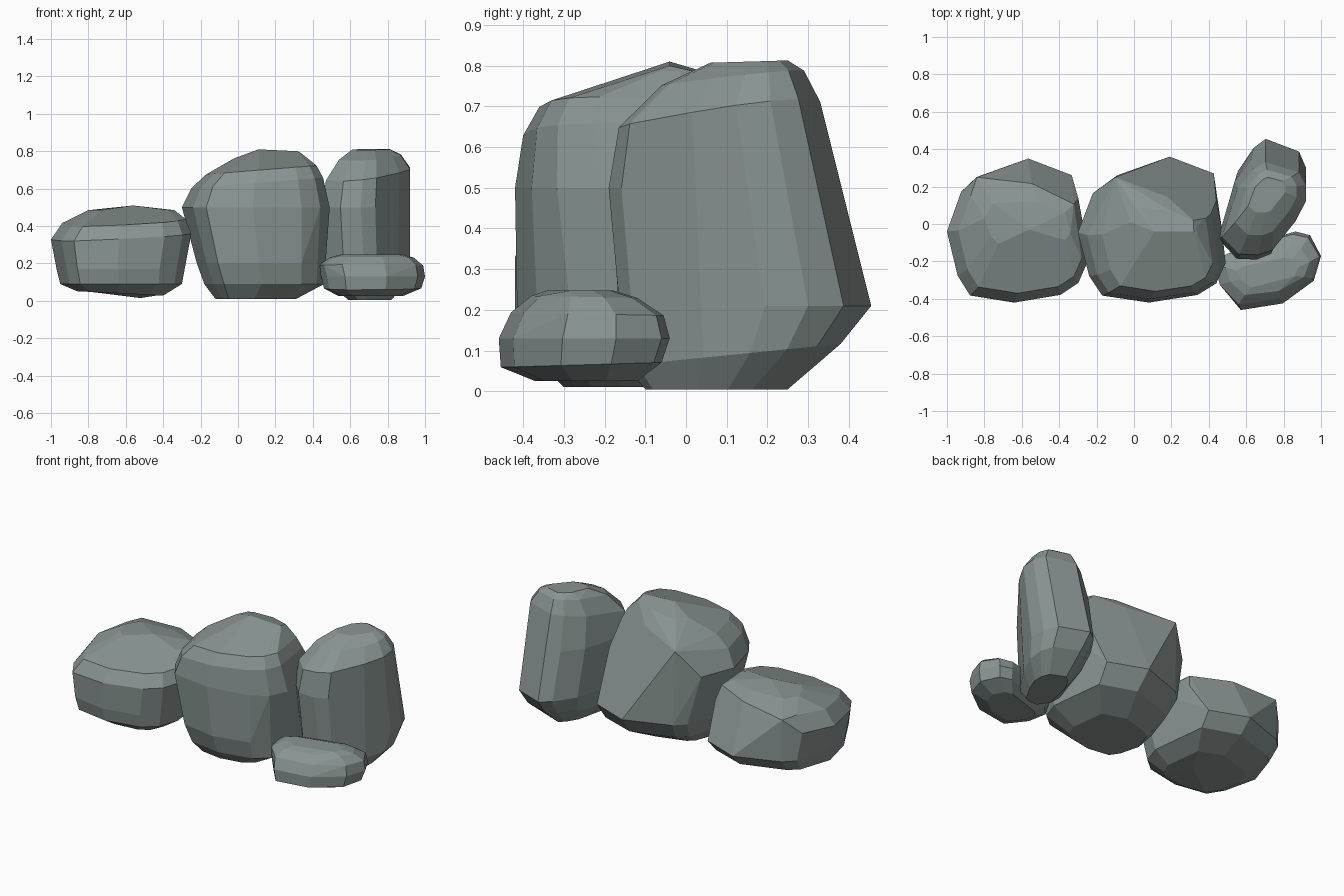
import bpy, bmesh, math

stone = bpy.data.materials.new("stone")
stone.diffuse_color = (0.25, 0.30, 0.29, 1)


def rock(name, outline, levels, corners=()):
    """Convex boulder: a plan outline fitted into a box at each level.
    level = (z, x0, x1, y0, y1, slope along x, slope along y, back skew)
    corners = extra points that stick out of the stacked outlines"""
    xs, ys = zip(*outline)
    ax, bx, ay, by = min(xs), max(xs), min(ys), max(ys)
    bm = bmesh.new()
    for z, x0, x1, y0, y1, sx, sy, skew in levels:
        for px, py in outline:
            u, v = (px - ax) / (bx - ax), (py - ay) / (by - ay)
            x = x0 + u * (x1 - x0)
            y = y0 + v * (y1 - y0) + skew * (u - 0.5) * v
            h = z + sx * (x - (x0 + x1) / 2) + sy * (y - (y0 + y1) / 2)
            bm.verts.new((x, y, max(h, 0)))
    for c in corners:
        bm.verts.new(c)
    res = bmesh.ops.convex_hull(bm, input=bm.verts[:])
    loose = {g for g in res["geom_interior"] + res["geom_unused"]
             if isinstance(g, bmesh.types.BMVert)}
    bmesh.ops.delete(bm, geom=list(loose), context='VERTS')
    # merge nearly flat neighbours into broad facets
    bmesh.ops.dissolve_limit(bm, angle_limit=math.radians(7),
                             verts=bm.verts[:], edges=bm.edges[:])
    bmesh.ops.recalc_face_normals(bm, faces=bm.faces[:])
    me = bpy.data.meshes.new(name)
    bm.to_mesh(me)
    bm.free()
    me.materials.append(stone)
    ob = bpy.data.objects.new(name, me)
    bpy.context.collection.objects.link(ob)
    return ob


# plan outline shared by the two broad boulders
broad = [(-.30, -.03), (-.22, .20), (-.15, .26), (.17, .36), (.44, .27),
         (.47, .08), (.49, -.15), (.44, -.29), (.34, -.37), (.08, -.42),
         (-.17, -.38), (-.24, -.27)]

# low boulder on the left
rock("left_boulder", broad, [
    (.04, -.86, -.40, -.32, .10, -.05, 0, 0),
    (.09, -.95, -.30, -.40, .27, 0, 0, 0),
    (.17, -.97, -.29, -.42, .35, 0, 0, 0),
    (.345, -1.0, -.25, -.42, .27, .05, .04, -.14),
    (.43, -.94, -.28, -.37, .23, .05, .08, -.14),
    (.485, -.80, -.34, -.12, .13, 0, 0, -.10)],
    [(-.84, .25, .43), (-.56, -.03, .51), (-.52, -.10, .015)])

# tall boulder in the middle
rock("middle_boulder", broad, [
    (.01, -.12, .31, -.30, .10, 0, 0, 0),
    (.09, -.18, .46, -.38, .27, 0, 0, 0),
    (.20, -.22, .47, -.415, .36, 0, 0, 0),
    (.50, -.30, .49, -.42, .26, 0, 0, -.14),
    (.63, -.25, .455, -.40, .19, .08, 0, -.18),
    (.70, -.17, .42, -.36, .16, .08, 0, -.18),
    (.775, -.02, .34, -.11, .08, .07, 0, -.10)],
    [(-.10, .25, .66), (.11, -.04, .81), (.32, -.04, .80)])

# narrow upright boulder, turned diagonally
narrow = [(.44, -.06), (.49, .10), (.53, .28), (.62, .41), (.69, .46),
          (.88, .39), (.92, .30), (.92, .19), (.86, .05), (.73, -.15),
          (.65, -.185), (.54, -.18)]
rock("right_boulder", narrow, [
    (.005, .59, .82, -.10, .25, 0, 0, 0),
    (.09, .51, .90, -.15, .38, 0, .10, 0),
    (.21, .47, .92, -.17, .455, 0, 0, 0),
    (.50, .45, .92, -.19, .39, 0, 0, 0),
    (.68, .47, .92, -.165, .33, .08, .12, 0),
    (.77, .54, .87, -.06, .29, .03, .10, 0),
    (.81, .61, .81, .06, .25, 0, .03, 0)])

# small flat stone in front
flat = [(.43, -.22), (.46, -.34), (.56, -.455), (.79, -.42), (.96, -.30),
        (1.0, -.17), (.94, -.06), (.86, -.04), (.68, -.09), (.49, -.16)]
rock("front_stone", flat, [
    (.025, .54, .88, -.37, -.12, 0, 0, 0),
    (.065, .46, .98, -.455, -.06, 0, .03, 0),
    (.13, .445, 1.0, -.46, -.04, 0, 0, 0),
    (.19, .43, .99, -.43, -.055, 0, -.02, 0),
    (.232, .49, .94, -.38, -.12, 0, -.02, 0),
    (.248, .55, .88, -.34, -.18, 0, 0, 0)])
